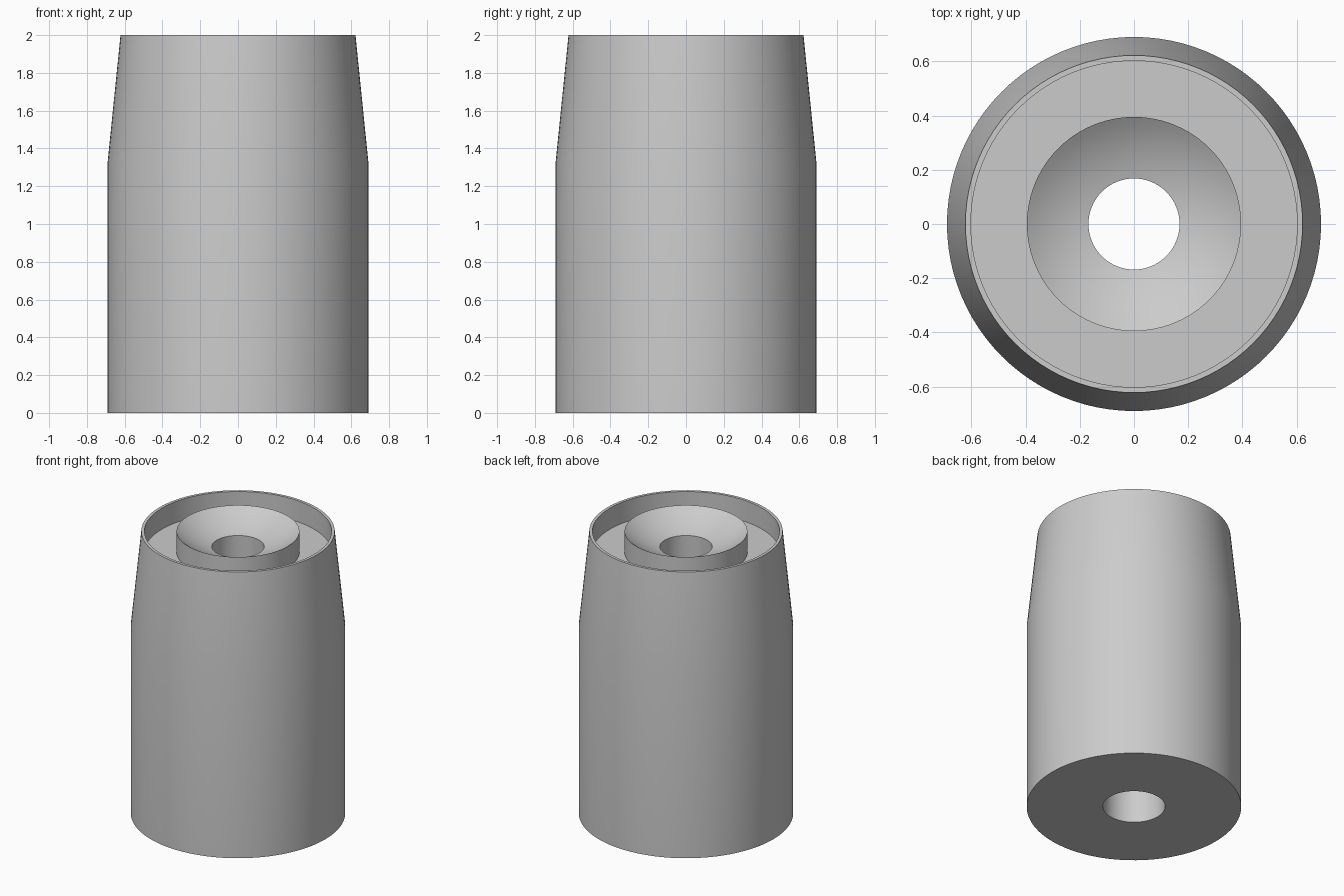
import bpy, bmesh, math

if "Cube" in bpy.data.objects:
    bpy.data.objects.remove(bpy.data.objects["Cube"])

SEGMENTS = 96

grey = bpy.data.materials.new("plain grey")
grey.diffuse_color = (0.6, 0.6, 0.6, 1.0)
grey.use_nodes = True
grey.node_tree.nodes["Principled BSDF"].inputs["Base Color"].default_value = grey.diffuse_color


def lathe(name, profile, material):
    """Revolve a closed (radius, height) profile about the z axis."""
    bm = bmesh.new()
    rings = []
    for i in range(SEGMENTS):
        a = 2 * math.pi * i / SEGMENTS
        rings.append([bm.verts.new((r * math.cos(a), r * math.sin(a), z))
                      for r, z in profile])
    n = len(profile)
    for i in range(SEGMENTS):
        here, after = rings[i], rings[(i + 1) % SEGMENTS]
        for j in range(n):
            k = (j + 1) % n
            bm.faces.new((here[j], after[j], after[k], here[k]))
    bmesh.ops.recalc_face_normals(bm, faces=bm.faces)
    mesh = bpy.data.meshes.new(name)
    bm.to_mesh(mesh)
    bm.free()
    mesh.materials.append(material)
    obj = bpy.data.objects.new(name, mesh)
    bpy.context.collection.objects.link(obj)
    bpy.context.view_layer.objects.active = obj
    obj.select_set(True)
    bpy.ops.object.shade_smooth_by_angle(angle=math.radians(30))
    obj.select_set(False)
    return obj


# Outer shell, tapered neck, thin rim, recessed floor and central hub wall
outer = [(0.20, 0.0), (0.69, 0.0), (0.69, 1.33), (0.622, 2.0),
         (0.602, 2.0), (0.602, 1.85), (0.395, 1.85)]

# Concave seat in the hub: a spherical bowl running down to the bore
HUB_R, BORE_R, BOWL_R, STEPS = 0.395, 0.168, 0.66, 10
centre_z = 2.0 + math.sqrt(BOWL_R ** 2 - HUB_R ** 2)
bowl = []
for s in range(STEPS + 1):
    r = HUB_R + (BORE_R - HUB_R) * s / STEPS
    bowl.append((r, centre_z - math.sqrt(BOWL_R ** 2 - r ** 2)))

# The profile closes through the gently tapered central bore
lathe("sleeve_body", outer + bowl, grey)
